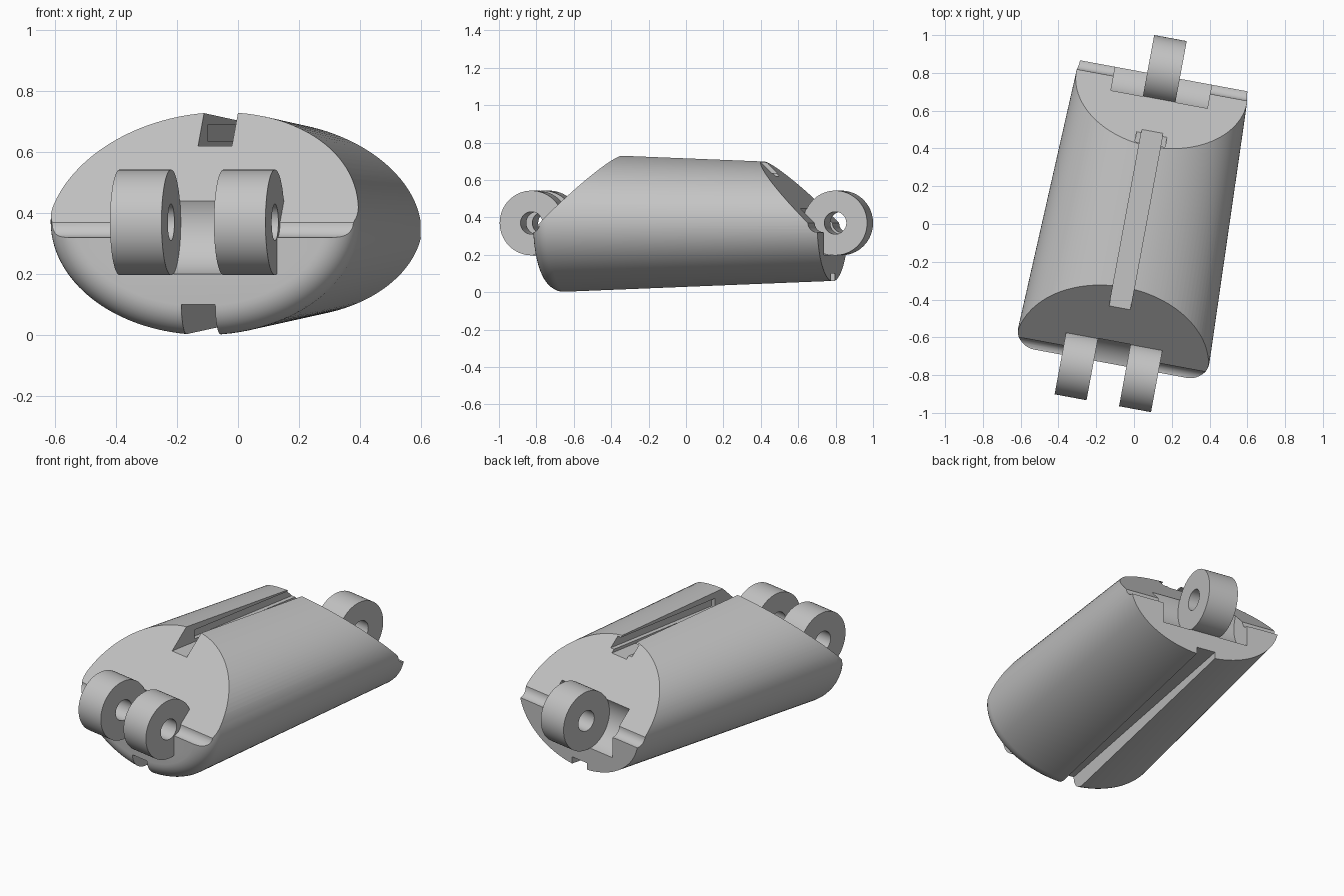
import bpy, bmesh
from math import sin, cos, pi, radians

if "Cube" in bpy.data.objects:
    bpy.data.objects.remove(bpy.data.objects["Cube"])

grey = bpy.data.materials.new("plain grey")
grey.use_nodes = True
grey.diffuse_color = (0.55, 0.55, 0.55, 1)
grey.node_tree.nodes["Principled BSDF"].inputs["Base Color"].default_value = (0.55, 0.55, 0.55, 1)


def loft(name, rings):
    """Skin a list of equal-length rings and cap both ends."""
    bm = bmesh.new()
    loops = [[bm.verts.new(p) for p in ring] for ring in rings]
    n = len(loops[0])
    for a, b in zip(loops, loops[1:]):
        for i in range(n):
            j = (i + 1) % n
            bm.faces.new((a[i], a[j], b[j], b[i]))
    bm.faces.new(loops[0])
    bm.faces.new(loops[-1])
    bmesh.ops.recalc_face_normals(bm, faces=bm.faces)
    mesh = bpy.data.meshes.new(name)
    bm.to_mesh(mesh)
    bm.free()
    mesh.materials.append(grey)
    obj = bpy.data.objects.new(name, mesh)
    bpy.context.collection.objects.link(obj)
    return obj


def prism(name, profile, x0, x1):
    """Extrude a side profile of (y, z) points across the width."""
    return loft(name, [[(x, y, z) for y, z in profile] for x in (x0, x1)])


def box(name, x0, x1, y0, y1, z0, z1):
    return prism(name, [(y0, z0), (y1, z0), (y1, z1), (y0, z1)], x0, x1)


def barrel(name, y, r, x0, x1, n=64):
    ring = [(y + r * cos(2 * pi * i / n), AXIS + r * sin(2 * pi * i / n)) for i in range(n)]
    return prism(name, ring, x0, x1)


def combine(target, tool, operation):
    tool.hide_render = True
    mod = target.modifiers.new(tool.name, 'BOOLEAN')
    mod.operation, mod.solver, mod.object = operation, 'EXACT', tool
    bpy.context.view_layer.objects.active = target
    bpy.ops.object.modifier_apply(modifier=mod.name)
    bpy.data.objects.remove(tool)


AXIS = 0.37                      # height of both hinge pins
MID = 0.012                      # middle of the width
FRONT_PIN, BACK_PIN = -0.79, 0.83
KNUCKLE, PIN = 0.173, 0.06
OUTER, INNER = (-0.249, 0.27), (-0.077, 0.098)


# Tapered oval shell with a rounded front edge
def oval(y, inset, n=112):
    inset += 0.058 * (y + 0.66) / 1.46
    return [(MID + (0.515 - inset) * cos(2 * pi * i / n), y,
             0.372 + (0.372 - inset) * sin(2 * pi * i / n)) for i in range(n)]


rounding = [radians(90 - 10 * k) for k in range(10)]
rings = [oval(-0.65 - 0.1 * sin(t), 0.1 * (1 - cos(t))) for t in rounding]
body = loft("finger_segment", rings + [oval(0.80, 0)])

# Sloped ends with a small hollow ledge at the foot of each slope
foot = [(-0.75 + 0.05 * cos(t), AXIS - 0.05 * sin(t)) for t in rounding[::-1]]
slope = [(-1.2, 0.97), (-0.1, 0.97)] + foot + [(-1.2, 0.32)]
combine(body, prism("front_slope", slope, -1, 1), 'DIFFERENCE')
combine(body, prism("back_slope", [(0.05 - y, z) for y, z in slope], -1, 1), 'DIFFERENCE')

# Tendon groove on top, its undercut slot, and the groove underneath
combine(body, box("top_groove", -0.05, 0.063, -0.7, 0.9, 0.62, 1), 'DIFFERENCE')
combine(body, box("undercut", -0.075, 0.088, -0.28, 0.9, 0.637, 0.69), 'DIFFERENCE')
combine(body, box("bottom_groove", -0.05, 0.063, -1, 1, -0.1, 0.1), 'DIFFERENCE')

# Front fork: one barrel with the middle cut away
combine(body, barrel("front_knuckles", FRONT_PIN, KNUCKLE, *OUTER), 'UNION')
combine(body, barrel("front_gap", FRONT_PIN, KNUCKLE + 0.002, *INNER), 'DIFFERENCE')

# Back tongue: a narrow barrel with a pocket on either side
combine(body, barrel("back_knuckle", BACK_PIN, KNUCKLE, INNER[0] - 0.005, INNER[1] + 0.005), 'UNION')
for x0, x1 in ((OUTER[0], INNER[0]), (INNER[1], OUTER[1])):
    combine(body, barrel("back_pocket", BACK_PIN, KNUCKLE + 0.002, x0, x1), 'DIFFERENCE')

# Pin holes
for y in (FRONT_PIN, BACK_PIN):
    combine(body, barrel("pin_hole", y, PIN, OUTER[0] - 0.02, OUTER[1] + 0.02, 40), 'DIFFERENCE')

# Turn the whole part and smooth its curved faces
body.rotation_euler.z = radians(-10.5)
bpy.ops.object.select_all(action='DESELECT')
body.select_set(True)
bpy.context.view_layer.objects.active = body
bpy.ops.object.shade_smooth_by_angle(angle=radians(25))
